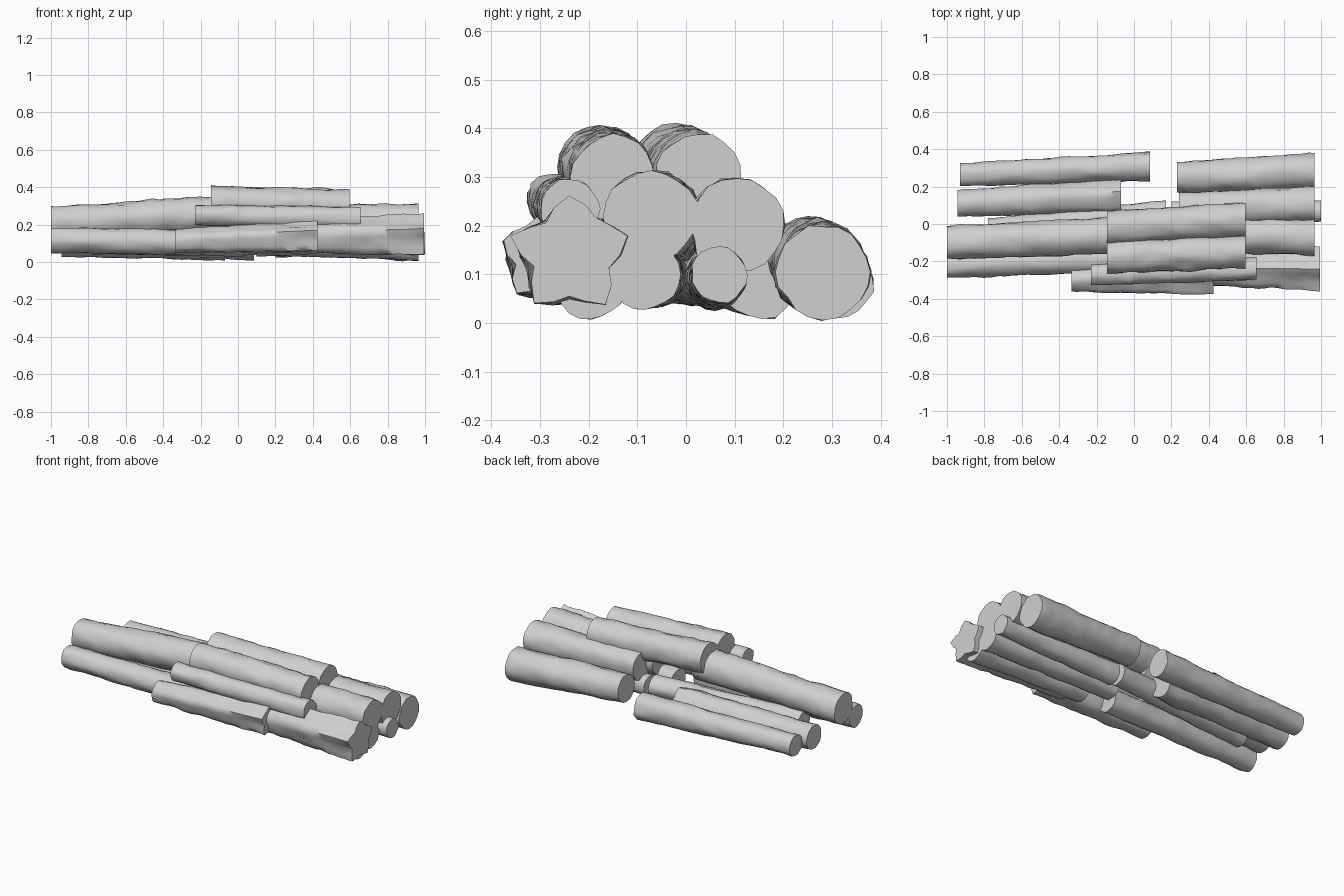
import bpy, bmesh, math, random
from mathutils import Vector, noise

cube = bpy.data.objects.get("Cube")
if cube:
    bpy.data.objects.remove(cube, do_unlink=True)

# One plain wood colour
wood = bpy.data.materials.new("grey_wood")
wood.use_nodes = True
GREY = (0.63, 0.63, 0.63, 1)
wood.diffuse_color = GREY
wood.node_tree.nodes["Principled BSDF"].inputs["Base Color"].default_value = GREY

SIDES, RINGS = 20, 26


def finish(name, bm):
    bmesh.ops.recalc_face_normals(bm, faces=bm.faces)
    mesh = bpy.data.meshes.new(name)
    bm.to_mesh(mesh)
    bm.free()
    mesh.materials.append(wood)
    obj = bpy.data.objects.new(name, mesh)
    bpy.context.collection.objects.link(obj)
    bpy.ops.object.select_all(action='DESELECT')
    obj.select_set(True)
    bpy.context.view_layer.objects.active = obj
    bpy.ops.object.shade_smooth_by_angle(angle=math.radians(55))


def log(name, x0, x1, left, right, star=0.0, turn=90, knot=None):
    """Tapered log along x; left and right are (y, z, radius) of its ends."""
    rnd = random.Random(name)
    seed = Vector([rnd.uniform(0, 50) for _ in range(3)])
    bm = bmesh.new()
    rings = []
    for i in range(RINGS + 1):
        t = i / RINGS
        x = x0 + (x1 - x0) * t
        y, z, r = (a + (b - a) * t for a, b in zip(left, right))
        ring = []
        for j in range(SIDES):
            a = math.tau * j / SIDES + math.radians(turn)
            # five flutes that deepen towards the right end
            valley = (0, 0.55, 1, 0.55)[j % 4]
            lobe = 1 - star * (0.25 + 0.75 * t * t) * valley
            c, s = math.cos(a), math.sin(a)
            bark = noise.noise(seed + Vector((x * 6, c * 1.2, s * 1.2))) * 0.08
            bark += noise.noise(seed + Vector((x * 15, c * 3, s * 3))) * 0.08
            rr = r * (lobe + bark)
            # small raised knot, given by its x position and angle
            if knot:
                around = math.remainder(a - math.radians(knot[1]), math.tau)
                rr += 0.012 * math.exp(-(math.hypot(x - knot[0], r * around) / 0.025) ** 2)
            ring.append(bm.verts.new((x, y + rr * c, z + rr * s)))
        rings.append(ring)
    for low, high in zip(rings, rings[1:]):
        for j in range(SIDES):
            k = (j + 1) % SIDES
            bm.faces.new((low[j], low[k], high[k], high[j]))
    bm.faces.new(rings[0])
    bm.faces.new(rings[-1])
    finish(name, bm)


# Bottom layer, left half of the pile
log("bottom_log_back", -.93, .085, (.262, .103, .062), (.308, .09, .078), knot=(-.3, 80))
log("bottom_log_inner_back", -.945, -.07, (.11, .1, .072), (.15, .098, .094), star=.12, turn=-68)
log("bottom_log_middle", -.78, .17, (-.03, .1, .06), (.062, .1, .062))
log("bottom_log_front", -1, .03, (-.22, .118, .067), (-.185, .1, .07), knot=(-.78, 185))

# Bottom layer, right half of the pile
log("bottom_log_outer", .23, .965, (.25, .137, .083), (.283, .105, .097), knot=(.68, 85))
log("bottom_log_thin", .2, 1, (.06, .09, .062), (.068, .1, .057))
log("bottom_log_round", .1, .965, (-.07, .1, .07), (-.085, .1, .071))
log("bottom_log_low", .2, .965, (-.2, .1, .066), (-.195, .08, .072))
log("fluted_log_right", .28, .995, (-.235, .13, .09), (-.24, .14, .124), star=.32)
log("fluted_log_front", -.335, .425, (-.298, .11, .064), (-.288, .138, .096), star=.28, turn=160)

# Middle layer
log("middle_log_left", -1, -.06, (-.1, .208, .09), (-.058, .258, .098), knot=(-.47, 95))
log("middle_log_right", .2, .965, (-.05, .21, .093), (-.072, .218, .096))
log("middle_log_back", .24, .965, (.085, .21, .085), (.105, .2, .097))
log("middle_log_front", -.23, .655, (-.272, .25, .055), (-.24, .235, .06), knot=(-.03, 135))

# Top layer
log("top_log_back", -.145, .595, (-.02, .318, .09), (.026, .298, .091))
log("top_log_front", -.145, .595, (-.178, .32, .088), (-.15, .3, .086), knot=(.3, 160))
